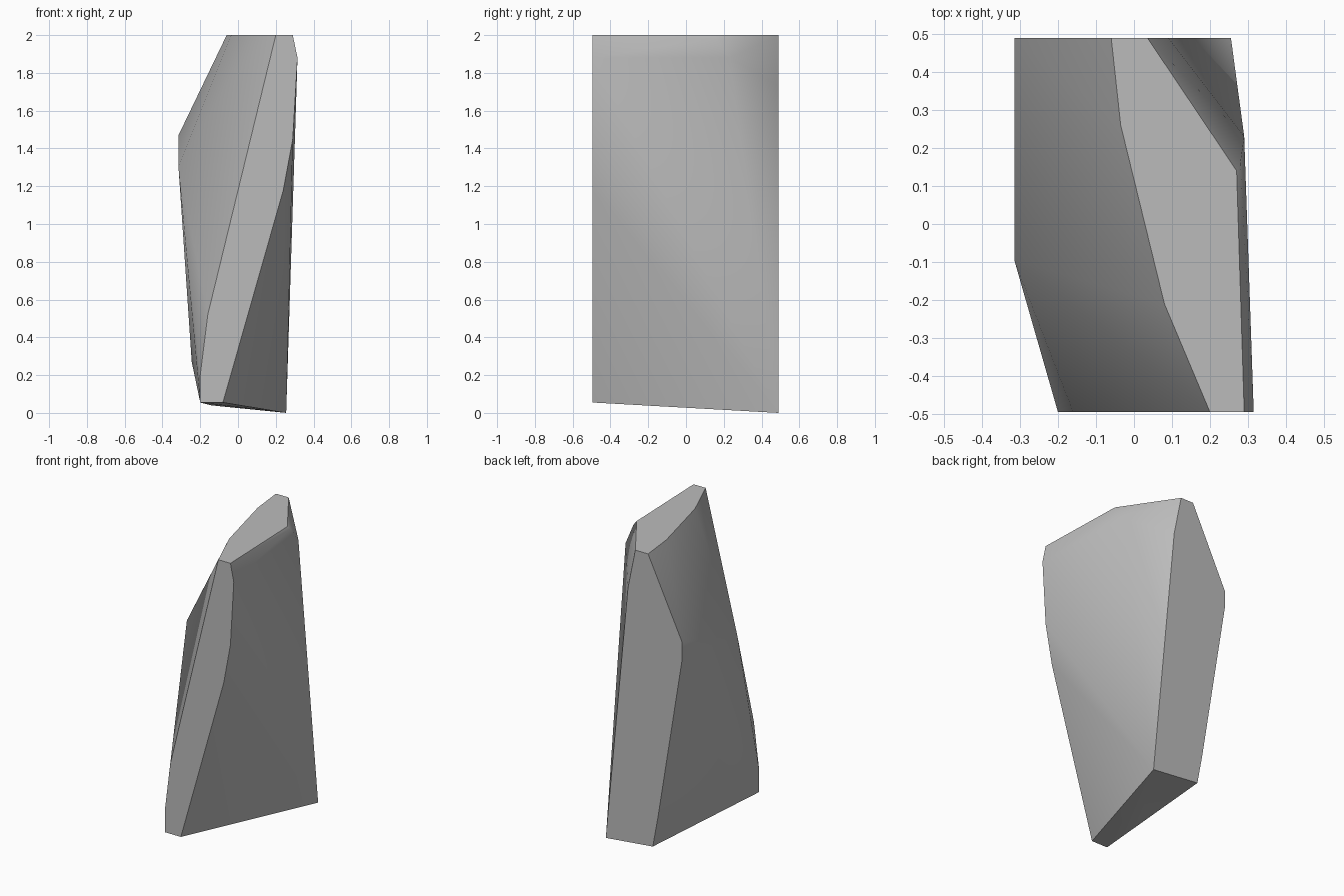
import bpy, bmesh, math

cube = bpy.data.objects.get("Cube")
if cube:
    bpy.data.objects.remove(cube, do_unlink=True)

# Stone colour
stone = bpy.data.materials.new("grey_stone")
stone.use_nodes = True
GREY = (0.5, 0.5, 0.5, 1)
stone.diffuse_color = GREY
stone.node_tree.nodes["Principled BSDF"].inputs["Base Color"].default_value = GREY

FRONT, BACK, TOP = -0.495, 0.49, 2.0

# Flat cut faces as outlines in their own plane
front_outline = [(0.2, TOP), (0.29, TOP), (0.315, 1.88), (0.29, 1.45), (0.24, 1.18),
                 (-0.08, 0.055), (-0.2, 0.055), (-0.2, 0.2), (-0.16, 0.52)]
back_outline = [(-0.06, TOP), (0.035, TOP), (0.09, 1.73), (0.255, 0),
                (-0.095, 0.035), (-0.135, 0.25), (-0.315, 1.36), (-0.315, 1.47)]
top_outline = [(-0.035, 0.26), (0.08, -0.21), (0.27, 0.14)]

points = [(x, FRONT, z) for x, z in front_outline]
points += [(x, BACK, z) for x, z in back_outline]
points += [(x, y, TOP) for x, y in top_outline]
# Chipped right corner, left ridge and underside
points += [(0.28, 0.16, 1.98), (0.29, 0.23, 1.88),
           (-0.315, -0.095, 1.3), (-0.245, -0.1, 0.27), (-0.14, -0.12, 0.04)]

# Wrap the points in a convex shell
bm = bmesh.new()
for p in points:
    bm.verts.new(p)
hull = bmesh.ops.convex_hull(bm, input=bm.verts[:])
bmesh.ops.delete(bm, geom=[v for v in bm.verts if not v.link_faces], context='VERTS')
bmesh.ops.dissolve_limit(bm, angle_limit=math.radians(1), verts=bm.verts[:], edges=bm.edges[:])
bmesh.ops.recalc_face_normals(bm, faces=bm.faces[:])

mesh = bpy.data.meshes.new("rock_slab")
bm.to_mesh(mesh)
bm.free()
mesh.materials.append(stone)
rock = bpy.data.objects.new("rock_slab", mesh)
bpy.context.collection.objects.link(rock)

# Soft facets, crisp cut edges
bpy.context.view_layer.objects.active = rock
rock.select_set(True)
bpy.ops.object.shade_smooth_by_angle(angle=math.radians(40))
